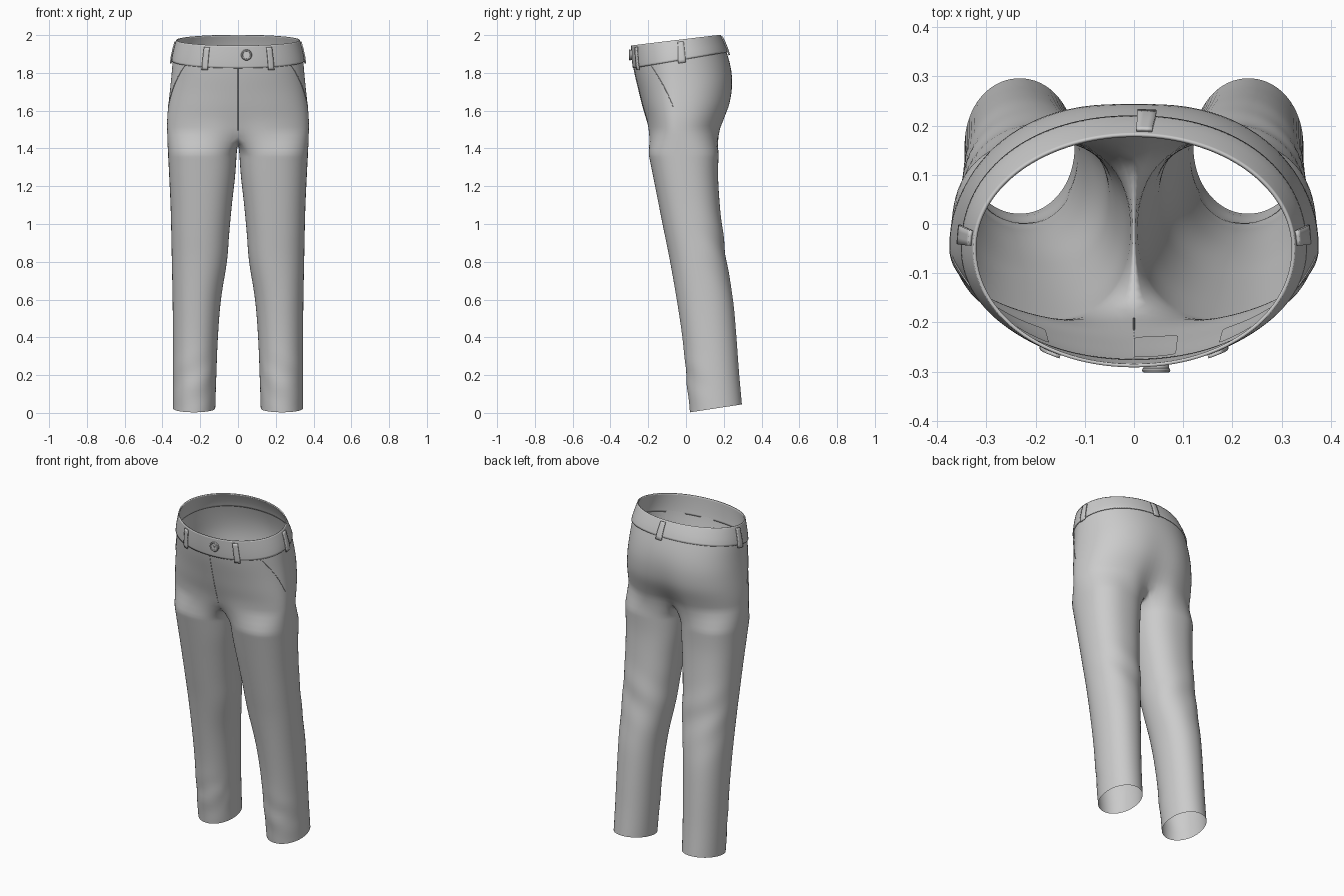
import bpy, bmesh
from math import sin, cos, pi, radians, exp, copysign

if "Cube" in bpy.data.objects:
    bpy.data.objects.remove(bpy.data.objects["Cube"])

# Seat and waist rings: z front, z back, half width, y front, y back, centre dip front, dip back
TORSO = [(1.945, 2.0, .322, -.286, .178, 0, 0), (1.89, 1.96, .335, -.283, .197, 0, 0),
         (1.83, 1.915, .346, -.277, .214, 0, 0), (1.77, 1.83, .352, -.265, .238, 0, 0),
         (1.70, 1.74, .360, -.248, .249, 0, .004), (1.62, 1.64, .370, -.230, .241, .002, .012),
         (1.55, 1.56, .376, -.213, .214, .006, .025), (1.48, 1.49, .376, -.206, .190, .02, .05)]
# Leg rings: z front, z back, x inner, x outer, y front, y back
LEG = [(1.38, 1.38, .006, .372, -.201, .174), (1.25, 1.25, .015, .365, -.175, .171),
       (1.1, 1.1, .032, .358, -.145, .180), (.95, .95, .046, .354, -.115, .197),
       (.8, .8, .058, .351, -.085, .217), (.6, .6, .09, .347, -.05, .25),
       (.4, .4, .106, .345, -.02, .268), (.2, .21, .114, .345, .0, .282),
       (.003, .045, .12, .345, .02, .297)]
YC = -.05
N, K, A = 24, 8, radians(140)


def sample(table, v):
    """Smooth (Catmull-Rom) lookup between the rows of a table."""
    i = max(0, min(int(v), len(table) - 2))
    t = v - i
    p = [table[max(0, min(j, len(table) - 1))] for j in (i - 1, i, i + 1, i + 2)]
    return [b + .5 * t * (c - a + t * (2 * a - 5 * b + 4 * c - d + t * (3 * (b - c) + d - a)))
            for a, b, c, d in zip(*p)]


def spow(c, n):
    return copysign(abs(c) ** (2 / n), c)


def torso(v, a, off=0.0):
    """Point on the seat: v runs down the rings, a is the angle (-90 deg = front)."""
    zf, zb, w, yf, yb, df, db = sample(TORSO, v)
    back = sin(a) > 0
    n = 2 + .3 * min(1, v / 4) if back else 2.05
    x = (w + off) * spow(cos(a), n)
    y = YC + ((yb - YC if back else YC - yf) + off) * spow(sin(a), n)
    y -= (db if back else -df) * exp(-(x / .08) ** 2)
    return x, y, zf + (zb - zf) * (y - yf) / (yb - yf)


def leg(v, a):
    """Point on the leg tube, with soft folds above the hem and behind the knee."""
    zf, zb, xi, xo, yf, yb = sample(LEG, v)
    n = 2.35 - .3 * v / (len(LEG) - 1)
    fold = .006 * exp(-((zf - .17) / .09) ** 2) * sin(38 * zf + 2.5 * a) * max(0, -sin(a))
    fold += .004 * exp(-((zf - .85) / .15) ** 2) * sin(30 * zf + 3 * a) * max(0, sin(a))
    x = (xi + xo) / 2 + ((xo - xi) / 2 + fold) * spow(cos(a), n)
    y = (yf + yb) / 2 + ((yb - yf) / 2 + fold) * spow(sin(a), n)
    return x, y, zf + (zb - zf) * (y - yf) / (yb - yf)


def finish(bm, name, mirror=False, thick=0, sub=1):
    bmesh.ops.recalc_face_normals(bm, faces=bm.faces)
    me = bpy.data.meshes.new(name)
    bm.to_mesh(me)
    bm.free()
    me.polygons.foreach_set("use_smooth", [True] * len(me.polygons))
    ob = bpy.data.objects.new(name, me)
    bpy.context.collection.objects.link(ob)
    if mirror:
        ob.modifiers.new("Mirror", 'MIRROR').merge_threshold = .0005
    if sub:
        s = ob.modifiers.new("Smooth", 'SUBSURF')
        s.levels = s.render_levels = sub
    if thick:
        m = ob.modifiers.new("Thickness", 'SOLIDIFY')
        m.thickness, m.offset = thick, 0
    return ob


def bridge(bm, r0, r1, closed=False):
    m = len(r0)
    for i in range(m if closed else m - 1):
        j = (i + 1) % m
        bm.faces.new((r0[i], r0[j], r1[j], r1[i]))


def patch(name, a0, a1, v0, v1, off, na=4, nv=8, closed=False, **kw):
    """Strip of cloth that follows the seat surface."""
    bm = bmesh.new()
    rows = []
    for r in range(nv + 1):
        v = v0 + (v1 - v0) * r / nv
        rows.append([bm.verts.new(torso(v, radians(a0 + (a1 - a0) * i / na), off))
                     for i in range(na if closed else na + 1)])
    for r0, r1 in zip(rows, rows[1:]):
        bridge(bm, r0, r1, closed)
    return finish(bm, name, **kw)


def seam(name, start, end, count=16):
    """Thin raised seam between two (v, angle) places on the seat."""
    cu = bpy.data.curves.new(name, 'CURVE')
    cu.dimensions, cu.bevel_depth, cu.bevel_resolution = '3D', .0018, 1
    sp = cu.splines.new('POLY')
    sp.points.add(count - 1)
    for i, p in enumerate(sp.points):
        t = i / (count - 1)
        p.co = (*torso(start[0] + (end[0] - start[0]) * t,
                       radians(start[1] + (end[1] - start[1]) * t), .0005), 1)
    bpy.context.collection.objects.link(bpy.data.objects.new(name, cu))


# Seat and legs: one mirrored half, seat arc splitting into a closed leg at the crotch
bm = bmesh.new()
rows = []
for r in range(11):
    rows.append([bm.verts.new(torso(2 + r / 2, -pi / 2 + pi * i / N)) for i in range(N + 1)])
for r0, r1 in zip(rows, rows[1:]):
    bridge(bm, r0, r1)
front, back = rows[-1][0].co, rows[-1][-1].co
crotch = []
for k in range(1, K):
    p = back.lerp(front, k / K)
    p.z -= .055 * sin(pi * k / K) ** .7
    crotch.append(bm.verts.new((0, p.y, p.z)))
prev = rows[-1] + crotch
angles = [-A + 2 * A * i / N for i in range(N + 1)]
angles += [A + (2 * pi - 2 * A) * k / K for k in range(1, K)]
STEPS = 4
for r in range((len(LEG) - 1) * STEPS + 1):
    ring = [bm.verts.new(leg(r / STEPS, a)) for a in angles]
    bridge(bm, prev, ring, True)
    prev = ring
finish(bm, "seat_and_legs", mirror=True, sub=1)

# Waistband
patch("waistband", -180, 180, 0, 2.08, .002, na=72, nv=6, closed=True, thick=.007)

# Belt loops: angle and half width in degrees
for i, (a, h) in enumerate([(-61, 2.8), (-119, 2.8), (5, 3.6), (175, 3.6), (86.5, 2.7)]):
    patch(f"belt_loop_{i + 1}", a - h, a + h, .3, 2.3, .009, na=3, thick=.007, sub=0)

# Inner fly facing and pocket facings
patch("fly_facing", -90, -76, 1.9, 4.6, -.007)
patch("pocket_facing_right", -60, -38, 1.9, 4.2, -.007)
patch("pocket_facing_left", -142, -120, 1.9, 4.2, -.007)

# Fly, pocket seams
seam("fly_seam", (2, -90), (6.7, -90))
seam("pocket_seam_right", (2.05, -37), (5.1, -5))
seam("pocket_seam_left", (2.05, -143), (5.1, -175))

# Button with rim and crossed thread
BX, BY, BZ = .045, -.292, 1.895
bpy.ops.mesh.primitive_cylinder_add(vertices=32, radius=.026, depth=.012,
                                    location=(BX, BY, BZ), rotation=(pi / 2, 0, 0))
bpy.context.object.name = "button"
bpy.ops.object.shade_smooth_by_angle()
bpy.ops.mesh.primitive_torus_add(major_segments=32, minor_segments=8, major_radius=.024,
                                 minor_radius=.005, location=(BX, BY - .005, BZ),
                                 rotation=(pi / 2, 0, 0))
bpy.context.object.name = "button_rim"
bpy.ops.object.shade_smooth_by_angle()
for i, ang in enumerate((pi / 4, -pi / 4)):
    bpy.ops.mesh.primitive_cube_add(size=1, location=(BX, BY - .006, BZ), rotation=(0, ang, 0))
    bpy.context.object.scale = (.022, .004, .004)
    bpy.context.object.name = f"button_thread_{i + 1}"
